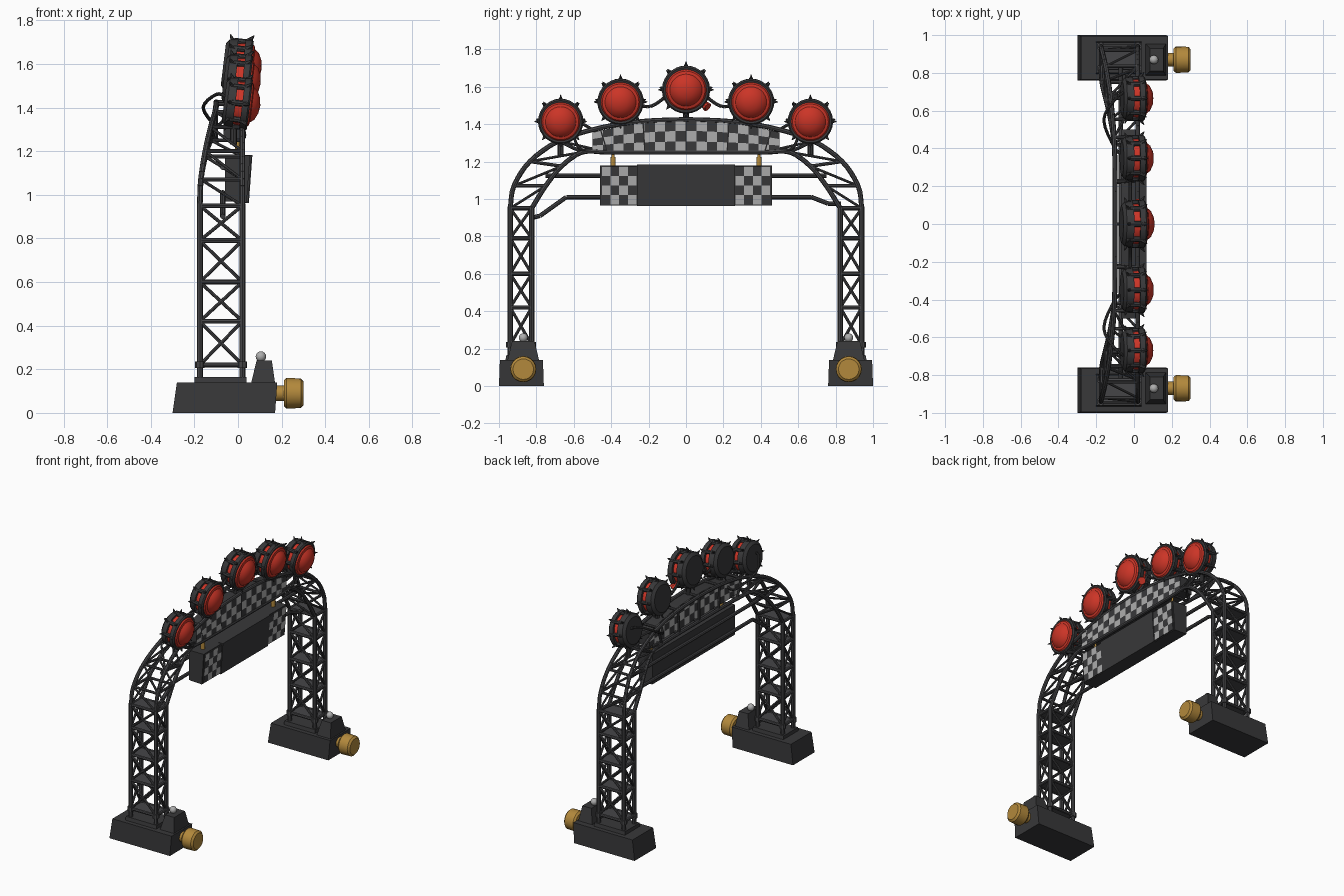
import bpy, bmesh, math
from mathutils import Vector, Matrix

if "Cube" in bpy.data.objects:
    bpy.data.objects.remove(bpy.data.objects["Cube"])

def material(name, col):
    m = bpy.data.materials.new(name)
    m.diffuse_color = (*col, 1)
    m.use_nodes = True
    m.node_tree.nodes["Principled BSDF"].inputs["Base Color"].default_value = m.diffuse_color
    return m

DARK = material("dark_grey", (0.04, 0.04, 0.042))
STEEL = material("steel_grey", (0.06, 0.06, 0.064))
LIGHT = material("light_grey", (0.42, 0.42, 0.42))
RED = material("lamp_red", (0.6, 0.035, 0.02))
GOLD = material("gold", (0.45, 0.25, 0.045))

def finish(name, bm, mats, smooth=False):
    bmesh.ops.recalc_face_normals(bm, faces=bm.faces)
    me = bpy.data.meshes.new(name)
    bm.to_mesh(me)
    bm.free()
    for m in mats:
        me.materials.append(m)
    ob = bpy.data.objects.new(name, me)
    bpy.context.collection.objects.link(ob)
    if smooth:
        bpy.ops.object.select_all(action='DESELECT')
        ob.select_set(True)
        bpy.context.view_layer.objects.active = ob
        bpy.ops.object.shade_smooth_by_angle(angle=math.radians(35))
    return ob

def strut(bm, a, b, r, r2=None, n=8):
    a, b = Vector(a), Vector(b)
    d = b - a
    mat = Matrix.Translation((a + b) / 2) @ d.to_track_quat('Z', 'Y').to_matrix().to_4x4()
    bmesh.ops.create_cone(bm, cap_ends=True, segments=n, radius1=r,
                          radius2=r if r2 is None else r2, depth=d.length, matrix=mat)

def spline(pts, k=4):
    """Catmull-Rom samples through the points."""
    p = [Vector(q) for q in pts]
    p = [2 * p[0] - p[1]] + p + [2 * p[-1] - p[-2]]
    out = []
    for a, b, c, d in zip(p, p[1:], p[2:], p[3:]):
        for i in range(k):
            t = i / k
            out.append(0.5 * (2 * b + (c - a) * t + (2 * a - 5 * b + 4 * c - d) * t * t
                              + (3 * b - a - 3 * c + d) * t ** 3))
    return out + [p[-2]]

def pipe(bm, pts, r, k=4):
    s = spline(pts, k) if k > 1 else [Vector(q) for q in pts]
    for a, b in zip(s, s[1:]):
        strut(bm, a, b, r)

def frustum(bm, lo, hi, z0, z1):
    """Box between rectangles lo and hi, each (x0, x1, y0, y1)."""
    rings = [[bm.verts.new((r[i], r[j], z)) for i, j in ((0, 2), (1, 2), (1, 3), (0, 3))]
             for r, z in ((lo, z0), (hi, z1))]
    bm.faces.new(rings[0])
    bm.faces.new(rings[1])
    for i in range(4):
        j = (i + 1) % 4
        bm.faces.new((rings[0][i], rings[0][j], rings[1][j], rings[1][i]))

def prism(bm, prof, y0, y1):
    a, b = [[bm.verts.new((x, y, z)) for x, z in prof] for y in (y0, y1)]
    bm.faces.new(a)
    bm.faces.new(b)
    for i in range(len(a)):
        j = (i + 1) % len(a)
        bm.faces.new((a[i], a[j], b[j], b[i]))

def lathe(bm, prof, n=28):
    """Revolve an (x, radius) profile about the x axis."""
    vs = [bm.verts.new((x, 0, r)) for x, r in prof]
    es = [bm.edges.new(e) for e in zip(vs, vs[1:])]
    bmesh.ops.spin(bm, geom=vs + es, cent=(0, 0, 0), axis=(1, 0, 0),
                   angle=2 * math.pi, steps=n, use_merge=True)
    bmesh.ops.remove_doubles(bm, verts=bm.verts, dist=1e-5)

def checker(name, cols, rows, point, thick):
    """Chequered sheet with thickness; rim is dark."""
    bm = bmesh.new()
    g = [[bm.verts.new(point(i / cols, j / rows)) for j in range(rows + 1)] for i in range(cols + 1)]
    for i in range(cols):
        for j in range(rows):
            f = bm.faces.new((g[i][j], g[i + 1][j], g[i + 1][j + 1], g[i][j + 1]))
            f.material_index = (i + j) % 2
    ob = finish(name, bm, [LIGHT, DARK])
    m = ob.modifiers.new("thickness", 'SOLIDIFY')
    m.thickness, m.offset, m.material_offset_rim = thick, 0, 1

# arch path: y, z, rear x (half, from tower top to crown)
OUTER = [(.94, .95, -.175), (.92, 1.07, -.17), (.835, 1.2, -.15), (.68, 1.31, -.125),
         (.46, 1.38, -.105), (.23, 1.415, -.1), (0, 1.425, -.1)]
INNER = [(.825, .95, -.175), (.75, 1.07, -.17), (.665, 1.175, -.15), (.555, 1.25, -.125),
         (.42, 1.25, -.105), (.22, 1.25, -.1), (0, 1.25, -.1)]
XF, XR, YI, YO = .02, -.175, .825, .94
LEVELS = [.22, .42, .6, .79, .95]

for s, side in ((1, "right"), (-1, "left")):
    yc = s * .88
    # foot block, tower plate and lamp housing
    bm = bmesh.new()
    frustum(bm, (-.3, .17, yc - .12, yc + .12), (-.28, .18, yc - .115, yc + .115), 0, .14)
    frustum(bm, (-.2, .04, yc - .085, yc + .085), (-.2, .04, yc - .08, yc + .08), .14, .165)
    yh = s * .87
    frustum(bm, (.06, .17, yh - .085, yh + .085), (.085, .155, yh - .06, yh + .06), .135, .24)
    finish(side + "_foot", bm, [DARK])
    # gold bumper knob
    bm = bmesh.new()
    lathe(bm, [(.16, 0), (.16, .035), (.21, .035), (.21, .06), (.222, .07), (.288, .068), (.3, .055), (.3, 0)], 20)
    bmesh.ops.translate(bm, verts=bm.verts, vec=(0, yh, .09))
    finish(side + "_knob", bm, [GOLD], True)
    # small grey lamp
    bm = bmesh.new()
    bmesh.ops.create_uvsphere(bm, u_segments=12, v_segments=8, radius=.024,
                              matrix=Matrix.Translation((.105, yh, .258)))
    finish(side + "_foot_lamp", bm, [LIGHT], True)

    # lattice tower
    bm = bmesh.new()
    corners = [(XF, s * YO), (XF, s * YI), (XR, s * YI), (XR, s * YO)]
    for k in range(4):
        a, b = corners[k], corners[(k + 1) % 4]
        strut(bm, (*a, .15), (*a, .96), .014)
        for z in LEVELS:
            strut(bm, (*a, z), (*b, z), .011)
        for z0, z1 in zip(LEVELS, LEVELS[1:]):
            strut(bm, (*a, z0), (*b, z1), .008)
            strut(bm, (*b, z0), (*a, z1), .008)
        strut(bm, (*a, .205), (*a, .235), .022)
    for z in LEVELS:
        ys = sorted((s * YI, s * YO))
        r = (XR, XF, ys[0], ys[1])
        frustum(bm, r, r, z - .006, z + .006)
    finish(side + "_tower", bm, [STEEL])

    # arch half: four chords with rungs and diagonals
    bm = bmesh.new()
    chords = []
    for path in (OUTER, INNER):
        for front in (True, False):
            pts = [(XF if front else x, s * y, z) for y, z, x in path]
            pipe(bm, pts, .013)
            chords.append(pts)
    of, orr, nf, nr = chords
    for i in range(len(of)):
        for a, b in ((of, orr), (nf, nr), (of, nf), (orr, nr)):
            strut(bm, a[i], b[i], .009)
            if i and i < 5:
                strut(bm, a[i - 1], b[i], .007)
    finish(side + "_arch", bm, [STEEL])

    # gold hanger
    bm = bmesh.new()
    strut(bm, (0, s * .39, 1.17), (0, s * .39, 1.225), .014, n=12)
    strut(bm, (0, s * .39, 1.22), (0, s * .39, 1.25), .008, n=12)
    finish(side + "_hanger", bm, [GOLD])

    # lamp cables
    bm = bmesh.new()
    pipe(bm, [(-.05, s * .7, 1.45), (-.1, s * .66, 1.46), (-.16, s * .55, 1.4), (-.1, s * .4, 1.32), (-.05, s * .36, 1.36)], .008)
    pipe(bm, [(-.02, s * .26, 1.5), (-.02, s * .19, 1.495), (-.02, s * .13, 1.53), (-.02, s * .09, 1.57)], .009)
    pipe(bm, [(.02, s * .6, 1.33), (.03, s * .57, 1.27), (.02, s * .52, 1.26)], .008)
    finish(side + "_cables", bm, [DARK])

    # chequered ends of the hanging board
    checker(side + "_board_checker", 4, 4,
            lambda u, v: (.043 + .015 * v, s * (.265 + .185 * u), .97 + .205 * v), .008)

# struts behind the board
bm = bmesh.new()
pipe(bm, [(-.07, -.75, 1.125), (-.07, .75, 1.125)], .012, 1)
pipe(bm, [(-.07, -.82, .9), (-.07, -.78, .91), (-.07, -.64, 1.01), (-.07, .67, 1.01),
          (-.07, .76, .975), (-.07, .83, .975)], .012, 1)
finish("board_struts", bm, [STEEL])

# hanging board with raised screen
bm = bmesh.new()
prism(bm, [(-.06, .97), (.04, .965), (.055, 1.18), (-.06, 1.18)], -.46, .46)
prism(bm, [(.03, .963), (.05, .963), (.066, 1.183), (.03, 1.183)], -.262, .262)
finish("hanging_board", bm, [DARK])

# chequered arch banner
checker("arch_banner", 18, 3, lambda u, v: (-.02, u - .5, 1.25 + v * (.17 - .26 * (u - .5) ** 2)), .095)

# five lamps: casing, red core, dome and spikes
LAMPS = [(-.67, 1.42, .98), (-.35, 1.525, 1), (0, 1.59, 1.04), (.348, 1.525, 1), (.665, 1.42, .98)]
for n, (y, z, sc) in enumerate(LAMPS, 1):
    place = Matrix.Translation((0, y, z)) @ Matrix.Rotation(math.radians(7), 4, 'Y') @ Matrix.Scale(sc, 4)
    bm = bmesh.new()
    lathe(bm, [(-.065, 0), (-.065, .092), (-.05, .113), (-.012, .118), (-.012, .095)])
    lathe(bm, [(.02, .095), (.02, .121), (.048, .124), (.056, .116), (.052, .1)])
    for k in range(8):
        a = k * math.pi / 4
        d = Vector((0, math.sin(a), math.cos(a)))
        strut(bm, d * .108 + Vector((-.03, 0, 0)), d * .108 + Vector((.03, 0, 0)), .014)
        strut(bm, d * .11 + Vector((.03, 0, 0)), d * .142 + Vector((.055, 0, 0)), .016, .002, 6)
        strut(bm, d * .105 + Vector((-.035, 0, 0)), d * .135 + Vector((-.05, 0, 0)), .012, .002, 6)
    bm.transform(place)
    finish(f"lamp_casing_{n}", bm, [DARK], True)
    bm = bmesh.new()
    lathe(bm, [(-.02, .1), (.05, .108), (.062, .098), (.066, .083), (.085, .068), (.1, .036), (.105, 0)])
    bm.transform(place)
    finish(f"lamp_dome_{n}", bm, [RED], True)
    # stand down to the arch
    bm = bmesh.new()
    strut(bm, (-.02, y, z - .1), (-.02, y, z - .19), .016)
    finish(f"lamp_stand_{n}", bm, [DARK])

# small red horn beside the middle lamp
bm = bmesh.new()
strut(bm, (.0, .07, 1.53), (.03, .115, 1.49), .012, .026, 10)
finish("red_horn", bm, [RED])
